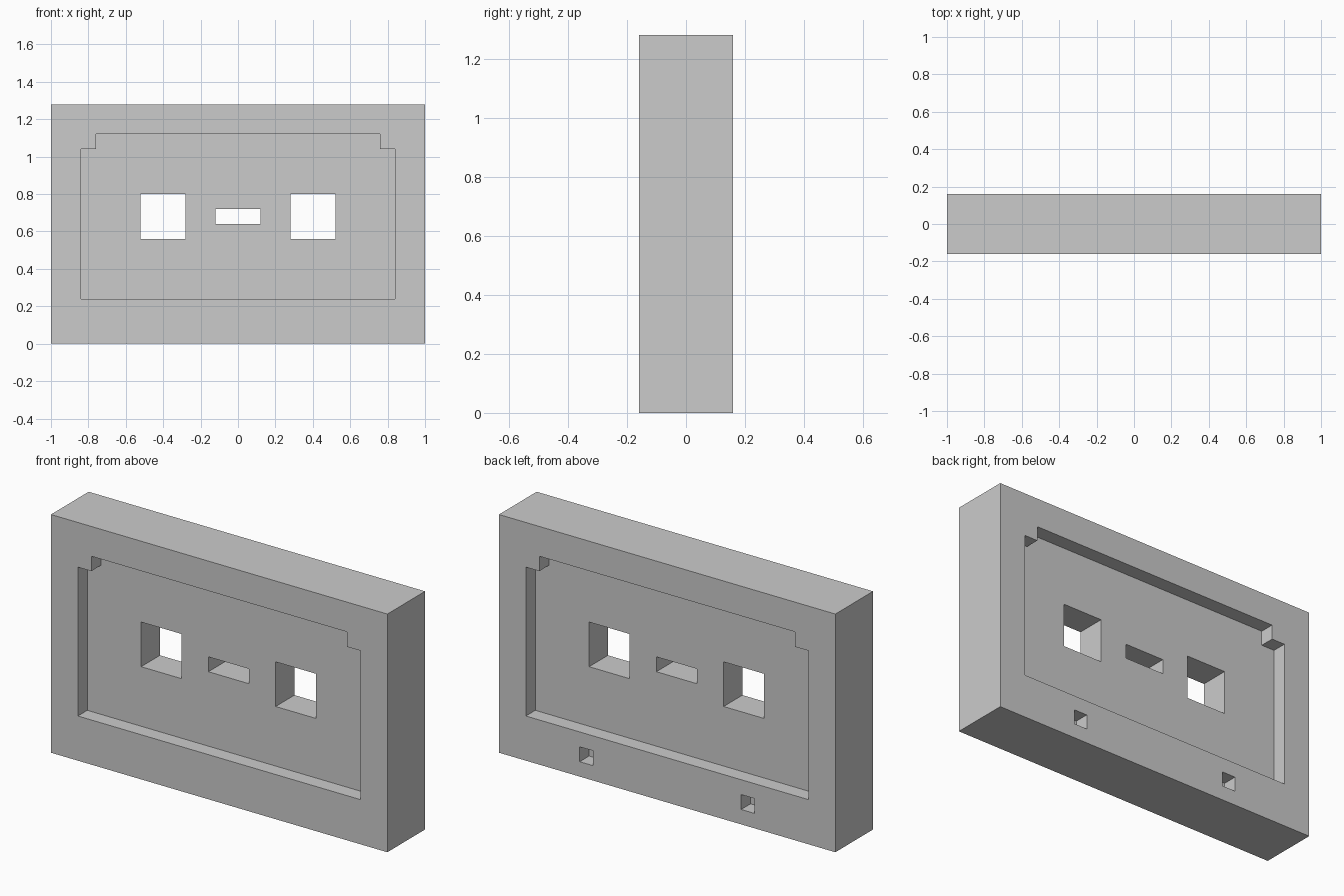
import bpy, bmesh

if "Cube" in bpy.data.objects:
    bpy.data.objects.remove(bpy.data.objects["Cube"])

W, D, H = 1.0, 0.16, 1.28   # half width, half depth, height


def prism(name, outline, y0, y1):
    """Extrude an (x, z) outline from y0 to y1."""
    me = bpy.data.meshes.new(name)
    bm = bmesh.new()
    face = bm.faces.new([bm.verts.new((x, y0, z)) for x, z in outline])
    ext = bmesh.ops.extrude_face_region(bm, geom=[face])
    verts = [v for v in ext["geom"] if isinstance(v, bmesh.types.BMVert)]
    bmesh.ops.translate(bm, verts=verts, vec=(0, y1 - y0, 0))
    bmesh.ops.recalc_face_normals(bm, faces=bm.faces)
    bm.to_mesh(me)
    bm.free()
    ob = bpy.data.objects.new(name, me)
    bpy.context.collection.objects.link(ob)
    return ob


def rect(cx, cz, w, h):
    return [(cx - w / 2, cz - h / 2), (cx + w / 2, cz - h / 2),
            (cx + w / 2, cz + h / 2), (cx - w / 2, cz + h / 2)]


def cut(body, outline, y0, y1):
    """Subtract a prism from the body and discard the cutter."""
    cutter = prism("cutter", outline, y0, y1)
    cutter.hide_render = True
    mod = body.modifiers.new("cut", 'BOOLEAN')
    mod.operation, mod.solver, mod.object = 'DIFFERENCE', 'EXACT', cutter
    bpy.context.view_layer.objects.active = body
    bpy.ops.object.modifier_apply(modifier=mod.name)
    bpy.data.objects.remove(cutter)


# Solid slab
body = prism("cassette_body", rect(0, H / 2, 2 * W, H), -D, D)

# Label recess with notched top corners, front and back
half = [(0.84, 0.24), (0.84, 1.04), (0.76, 1.04), (0.76, 1.12)]
label = half + [(-x, z) for x, z in reversed(half)]
for side in (-1, 1):
    cut(body, label, side * 0.08, side * 0.3)

# Two reel holes and the middle window, right through
for cx, w, h in ((-0.4, 0.24, 0.24), (0, 0.24, 0.08), (0.4, 0.24, 0.24)):
    cut(body, rect(cx, 0.68, w, h), -0.3, 0.3)

# Two small blind holes low on the back
for cx in (-0.48, 0.48):
    cut(body, rect(cx, 0.12, 0.08, 0.08), 0.08, 0.3)
